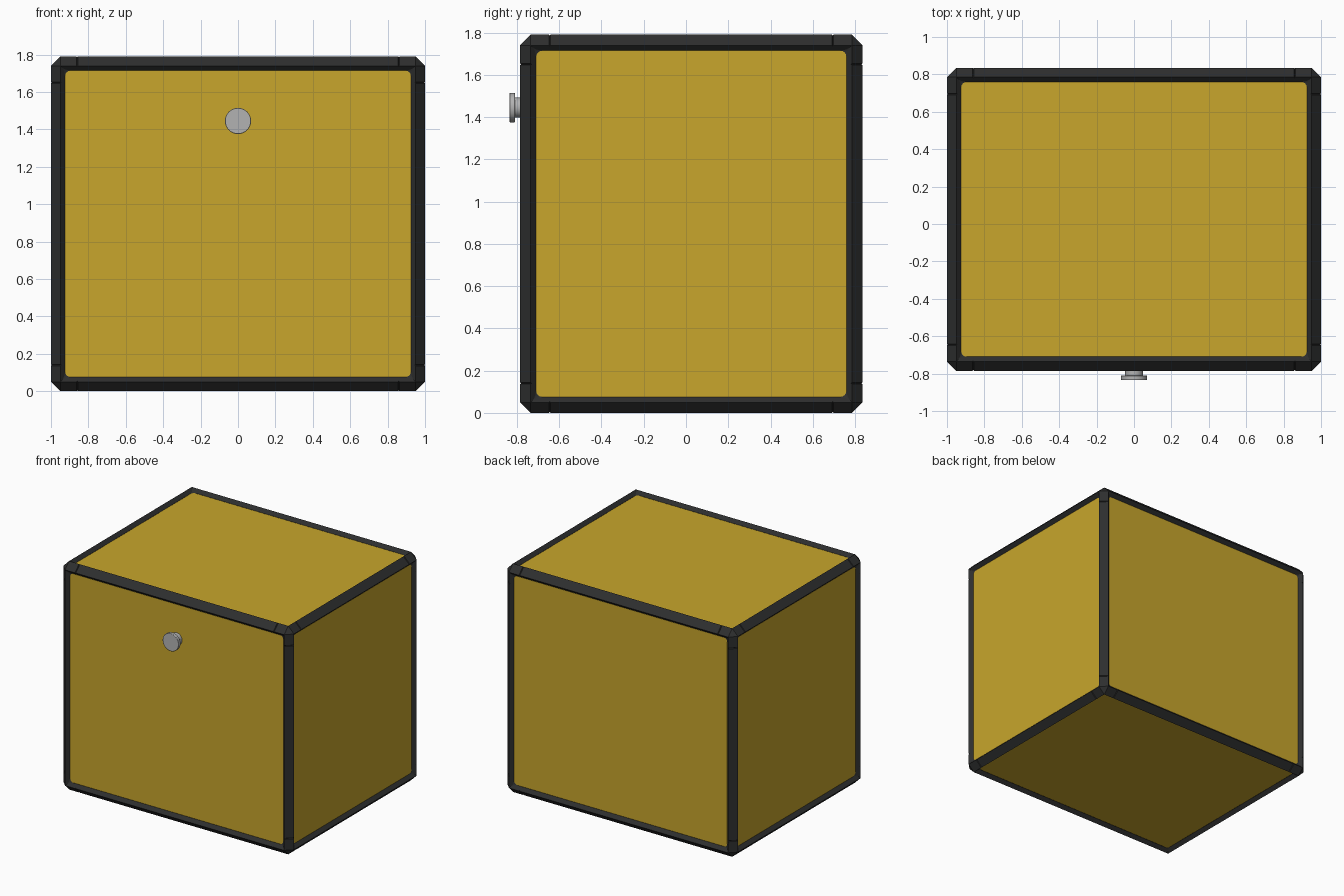
import bpy, bmesh
from math import pi
from mathutils import Vector

old = bpy.data.objects.get("Cube")
if old:
    bpy.data.objects.remove(old, do_unlink=True)

LOW = Vector((-1, -0.785, 0))
HIGH = Vector((1, 0.835, 1.79))
CHAMFER, SLOPE, RECESS = 0.05, 0.036, 0.026
SEAM = 0.14


def material(name, color, rough):
    mat = bpy.data.materials.new(name)
    mat.use_nodes = True
    mat.diffuse_color = (*color, 1)
    node = mat.node_tree.nodes["Principled BSDF"]
    node.inputs["Base Color"].default_value = (*color, 1)
    node.inputs["Roughness"].default_value = rough
    return mat


yellow = material("yellow_panel", (0.58, 0.38, 0.025), 0.6)
black = material("black_frame", (0.027, 0.028, 0.028), 0.6)
grey = material("grey_metal", (0.45, 0.45, 0.45), 0.5)


def box_bmesh(inset, chamfer):
    """Box between LOW and HIGH, shrunk by inset, with chamfered edges."""
    bm = bmesh.new()
    bmesh.ops.create_cube(bm, size=1)
    size = HIGH - LOW - Vector((2 * inset,) * 3)
    bmesh.ops.scale(bm, vec=size, verts=bm.verts)
    bmesh.ops.translate(bm, vec=(LOW + HIGH) / 2, verts=bm.verts)
    bmesh.ops.bevel(bm, geom=bm.edges[:], offset=chamfer, segments=1,
                    affect='EDGES', profile=0.5)
    return bm


def finish(bm, name, mat):
    bmesh.ops.recalc_face_normals(bm, faces=bm.faces)
    mesh = bpy.data.meshes.new(name)
    bm.to_mesh(mesh)
    bm.free()
    mesh.materials.append(mat)
    obj = bpy.data.objects.new(name, mesh)
    bpy.context.collection.objects.link(obj)
    return obj


def big_faces(bm):
    return [f for f in bm.faces if f.calc_area() > 1]


# Inner box that carries the six panels
finish(box_bmesh(RECESS, CHAMFER), "panel_box", yellow)

# Frame: chamfered box with sloping rims around rounded openings
bm = box_bmesh(0, CHAMFER)
panels = big_faces(bm)
bmesh.ops.inset_individual(bm, faces=panels, thickness=SLOPE, depth=-RECESS)
corners = list({v for f in big_faces(bm) for v in f.verts})
bmesh.ops.bevel(bm, geom=corners, offset=0.03, segments=4,
                affect='VERTICES', profile=0.5)
bmesh.ops.delete(bm, geom=big_faces(bm), context='FACES')

# Narrow grooves where the corner pieces meet the bars
center = (LOW + HIGH) / 2
for axis in range(3):
    normal = Vector([float(i == axis) for i in range(3)])
    for place in (LOW[axis] + SEAM, HIGH[axis] - SEAM):
        for shift in (-0.004, 0, 0.004):
            bmesh.ops.bisect_plane(
                bm, geom=bm.verts[:] + bm.edges[:] + bm.faces[:],
                plane_co=normal * (place + shift), plane_no=normal)
        for v in bm.verts:
            if abs(v.co[axis] - place) < 0.001:
                for i in range(3):
                    if i != axis:
                        v.co[i] += 0.004 if v.co[i] < center[i] else -0.004
finish(bm, "edge_frame", black)


# Round knob on the front
def disc(name, radius, front, back, bevel):
    bpy.ops.mesh.primitive_cylinder_add(
        vertices=32, radius=radius, depth=back - front,
        location=(0, (front + back) / 2, 1.445), rotation=(pi / 2, 0, 0))
    obj = bpy.context.object
    obj.name = name
    obj.data.materials.append(grey)
    if bevel:
        mod = obj.modifiers.new("soft_rim", 'BEVEL')
        mod.width = bevel
        mod.segments = 2
    bpy.ops.object.shade_smooth_by_angle()


disc("knob_stem", 0.047, -0.82, -0.74, 0)
disc("knob_cap", 0.07, -0.835, -0.81, 0.003)
